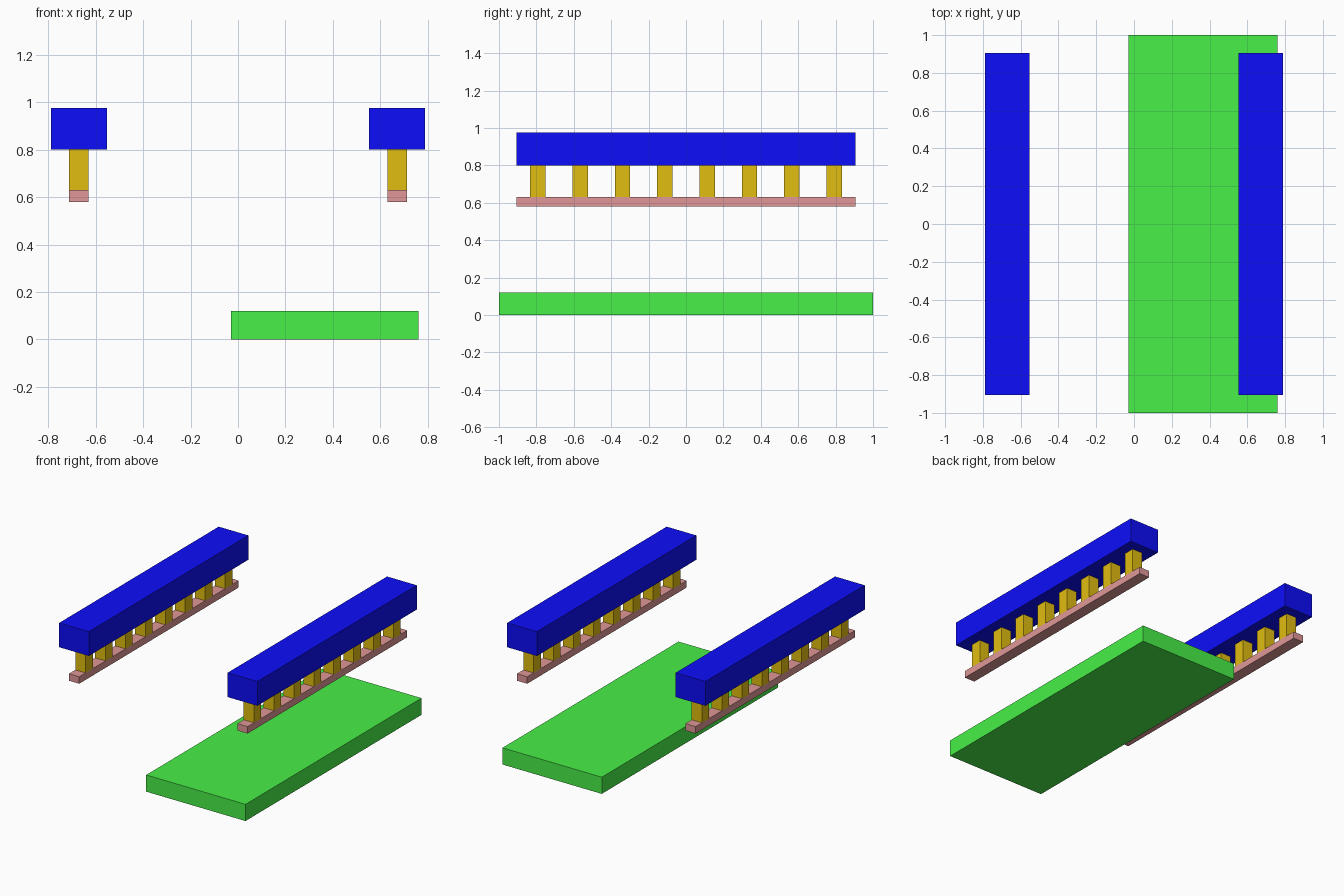
import bpy

if "Cube" in bpy.data.objects:
    bpy.data.objects.remove(bpy.data.objects["Cube"])


def material(name, rgb):
    m = bpy.data.materials.new(name)
    m.diffuse_color = (*rgb, 1)
    m.use_nodes = True
    m.node_tree.nodes["Principled BSDF"].inputs["Base Color"].default_value = m.diffuse_color
    return m


BLUE = material("blue", (0.004, 0.004, 0.96))
GOLD = material("gold", (0.75, 0.51, 0.005))
PINK = material("pink", (0.75, 0.31, 0.31))
GREEN = material("green", (0.065, 0.87, 0.065))


def box(name, x, y, z, mat):
    """Box spanning the (min, max) range on each axis."""
    spans = (x, y, z)
    bpy.ops.mesh.primitive_cube_add(size=1, location=[(a + b) / 2 for a, b in spans])
    ob = bpy.context.object
    ob.name = name
    ob.scale = [b - a for a, b in spans]
    bpy.ops.object.transform_apply(location=False, rotation=False, scale=True)
    ob.data.materials.append(mat)
    return ob


# Deck slab, offset to the right
box("deck_slab", (-0.03, 0.76), (-1, 1), (0, 0.12), GREEN)

# Two railings: wide top rail, row of posts, thin bottom rail
HALF_LEN = 0.906
COUNT = 8
STEP = 2 * HALF_LEN / COUNT
for side, cx in (("left", -0.67), ("right", 0.67)):
    narrow = (cx - 0.041, cx + 0.041)
    box(f"{side}_top_rail", (cx - 0.118, cx + 0.118), (-HALF_LEN, HALF_LEN), (0.8, 0.975), BLUE)
    box(f"{side}_bottom_rail", narrow, (-HALF_LEN, HALF_LEN), (0.58, 0.63), PINK)
    for i in range(COUNT):
        cy = -HALF_LEN + STEP * (i + 0.5)
        box(f"{side}_post_{i + 1}", narrow, (cy - 0.041, cy + 0.041), (0.63, 0.8), GOLD)
